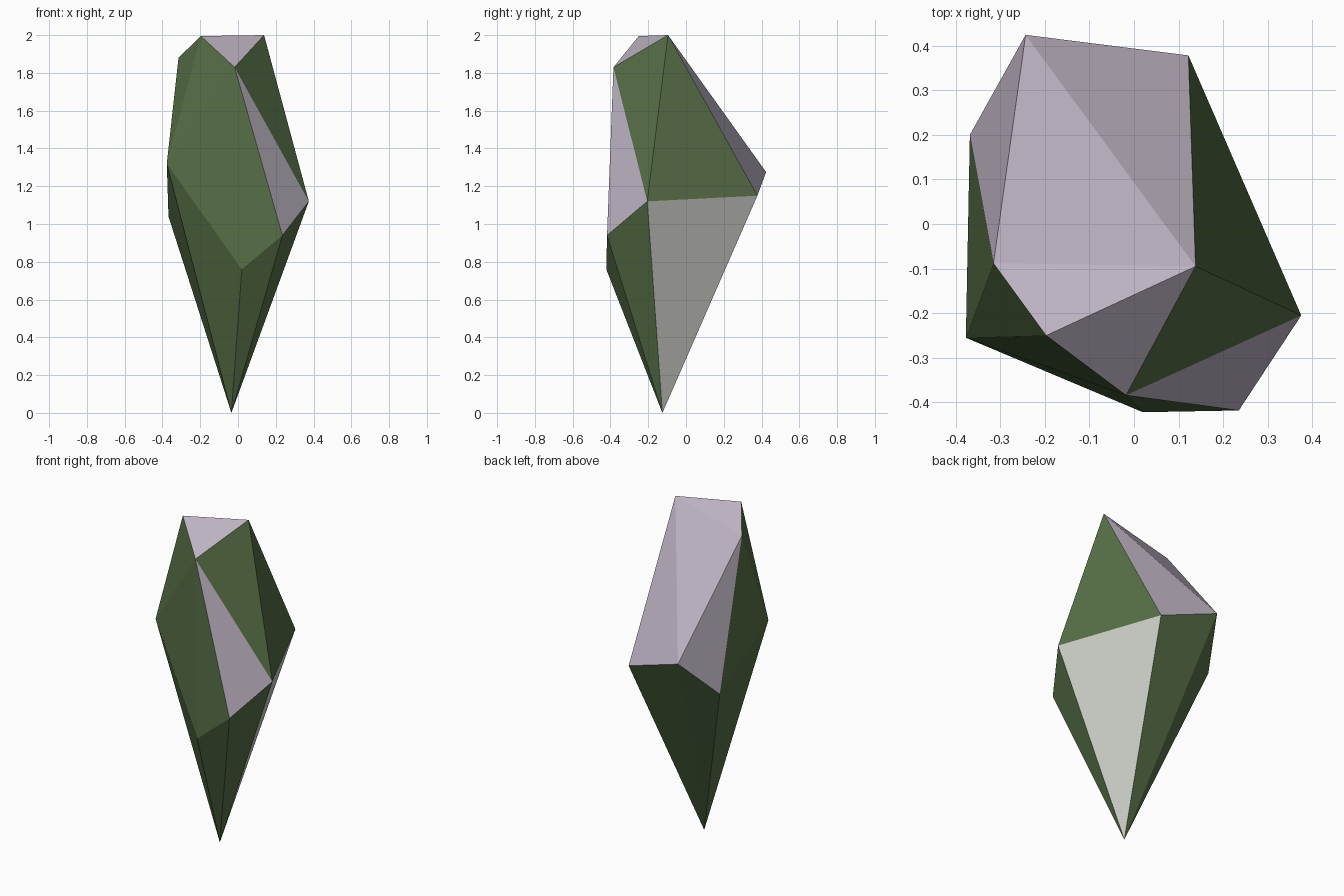
import bpy
import bmesh

if "Cube" in bpy.data.objects:
    bpy.data.objects.remove(bpy.data.objects["Cube"])


def material(name, color):
    m = bpy.data.materials.new(name)
    m.diffuse_color = (*color, 1)
    m.use_nodes = True
    m.node_tree.nodes["Principled BSDF"].inputs["Base Color"].default_value = m.diffuse_color
    return m


# Corner points: bottom tip, girdle ring (counter-clockwise from right), crown
tip = (-0.035, -0.125, 0.0)
ring = [(0.375, -0.205, 1.12), (0.122, 0.378, 1.15), (-0.243, 0.424, 1.275),
        (-0.368, 0.2, 1.04), (-0.377, -0.255, 1.32), (0.02, -0.422, 0.76),
        (0.235, -0.418, 0.94)]
crown = [(0.138, -0.095, 2.0), (-0.315, -0.088, 1.88),
         (-0.197, -0.25, 1.995), (-0.018, -0.384, 1.83)]

GREEN, LILAC, PALE = 0, 1, 2
bm = bmesh.new()
b = bm.verts.new(tip)
r = [bm.verts.new(p) for p in ring]
c = [bm.verts.new(p) for p in crown]


def facet(mat, *verts):
    bm.faces.new(verts).material_index = mat


# Lower facets fan out from the tip; the right-hand one is pale
for i in range(7):
    facet(PALE if i == 0 else GREEN, b, r[(i + 1) % 7], r[i])

# Lilac facets: sloping top, back, front notch and lower right chip
facet(LILAC, c[0], c[1], r[2])
facet(LILAC, c[0], c[2], c[1])
facet(LILAC, c[0], r[1], r[2])
facet(LILAC, c[1], r[2], r[3])
facet(LILAC, c[0], c[3], c[2])
facet(LILAC, c[3], r[6], r[0])

# Green upper facets: right, left and front
facet(GREEN, c[0], r[0], r[1])
facet(GREEN, c[0], c[3], r[0])
facet(GREEN, c[1], r[3], r[4])
facet(GREEN, c[1], r[4], c[2])
facet(GREEN, c[2], r[4], c[3])
facet(GREEN, c[3], r[4], r[5])
facet(GREEN, c[3], r[5], r[6])

bmesh.ops.recalc_face_normals(bm, faces=bm.faces)
mesh = bpy.data.meshes.new("crystal_shard")
bm.to_mesh(mesh)
bm.free()
mesh.materials.append(material("moss green", (0.093, 0.156, 0.061)))
mesh.materials.append(material("lilac grey", (0.50, 0.445, 0.53)))
mesh.materials.append(material("pale grey", (0.61, 0.63, 0.58)))
shard = bpy.data.objects.new("crystal_shard", mesh)
bpy.context.collection.objects.link(shard)
